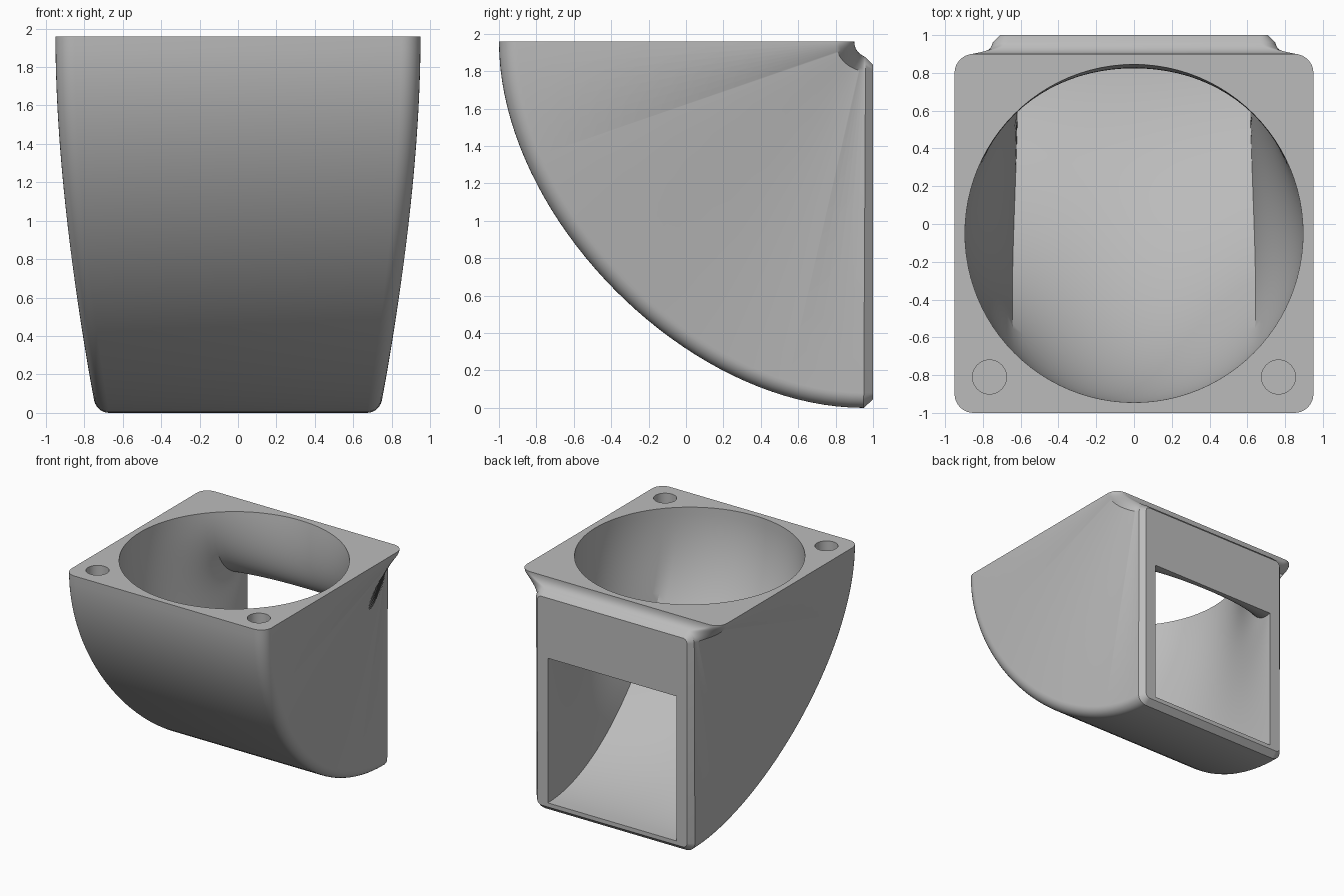
import bpy, bmesh
from math import cos, sin, pi
from mathutils import Vector

default = bpy.data.objects.get("Cube")
if default:
    bpy.data.objects.remove(default, do_unlink=True)

STEPS = 40
grey = bpy.data.materials.new("plain grey")
grey.use_nodes = True
grey.diffuse_color = (0.5, 0.5, 0.5, 1)
grey.node_tree.nodes["Principled BSDF"].inputs["Base Color"].default_value = (0.5, 0.5, 0.5, 1)


def bezier(points, t):
    """Point on a cubic curve in the side plane, given as (y, z)."""
    a, b, c, d = (Vector(p) for p in points)
    s = 1 - t
    return a * s**3 + b * 3 * s * s * t + c * 3 * s * t * t + d * t**3


def blend(a, b, t):
    return a + (b - a) * t * t * (3 - 2 * t)


def rounded_section(near, far, half, radius):
    """Rounded rectangle spanning from the near point to the far point."""
    axis = (far - near).normalized()
    mid, tall = (near + far) / 2, (far - near).length / 2
    ring = []
    for q, (sx, sy) in enumerate([(1, 1), (-1, 1), (-1, -1), (1, -1)]):
        for i in range(9):
            a = (q + i / 8) * pi / 2
            p = mid + axis * (sy * (tall - radius) + radius * sin(a))
            ring.append((sx * (half - radius) + radius * cos(a), p.x, p.y))
    return ring


def duct_section(near, far, half, square):
    """Ellipse that turns into a rectangle as square goes from 0 to 1."""
    mid, axis = (near + far) / 2, (far - near) / 2
    ring = []
    for i in range(96):
        c, s = cos(i * pi / 48), sin(i * pi / 48)
        k = 1 + square * (1 / max(abs(c), abs(s)) - 1)
        p = mid + axis * s * k
        ring.append((half * c * k, p.x, p.y))
    return ring


def loft(name, rings):
    bm = bmesh.new()
    rows = [[bm.verts.new(p) for p in ring] for ring in rings]
    n = len(rows[0])
    for r0, r1 in zip(rows, rows[1:]):
        for i in range(n):
            j = (i + 1) % n
            bm.faces.new((r0[i], r0[j], r1[j], r1[i]))
    bm.faces.new(rows[0])
    bm.faces.new(rows[-1])
    bmesh.ops.recalc_face_normals(bm, faces=bm.faces)
    mesh = bpy.data.meshes.new(name)
    bm.to_mesh(mesh)
    bm.free()
    mesh.materials.append(grey)
    obj = bpy.data.objects.new(name, mesh)
    bpy.context.collection.objects.link(obj)
    return obj


ts = [i / STEPS for i in range(STEPS + 1)]

# Outer shell: square top flange swept round to the rectangular rear outlet
outer_far = [(-1, 1.96), (-1, 1.02), (0.01, 0), (0.95, 0)]
outer_near = [(0.9, 1.96), (0.9, 1.91), (0.93, 1.89), (0.96, 1.875)]
rings = [rounded_section(bezier(outer_near, t), bezier(outer_far, t),
                         blend(0.95, 0.75, t), blend(0.1, 0.08, t)) for t in ts]
# Chamfered rim of the outlet
rings.append(rounded_section(Vector((1, 1.835)), Vector((1, 0.045)), 0.71, 0.04))
duct = loft("fan_duct", rings)

# Air passage: round inlet to rectangular outlet, overshooting both ends
inner_far = [(-0.945, 1.96), (-0.945, 1.06), (0.05, 0.08), (1, 0.08)]
inner_near = [(0.845, 1.96), (0.78, 1.5), (0.88, 1.32), (1, 1.32)]
rings = [duct_section(bezier(inner_near, t), bezier(inner_far, t),
                      blend(0.895, 0.61, t), blend(0, 1, t)) for t in ts]
rings.insert(0, [(x, y, z + 0.1) for x, y, z in rings[0]])
rings.append([(x, y + 0.1, z) for x, y, z in rings[-1]])
cutters = [loft("air_passage_cutter", rings)]

# Blind screw holes in the front corners of the flange
for side in (-1, 1):
    hole = [[(side * 0.765 + 0.09 * cos(i * pi / 20), -0.81 + 0.09 * sin(i * pi / 20), z)
             for i in range(40)] for z in (1.8, 2.1)]
    cutters.append(loft("screw_hole_cutter", hole))

bpy.ops.object.select_all(action="DESELECT")
bpy.context.view_layer.objects.active = duct
duct.select_set(True)
for cutter in cutters:
    cutter.hide_render = True
    mod = duct.modifiers.new("cut", "BOOLEAN")
    mod.operation = "DIFFERENCE"
    mod.solver = "EXACT"
    mod.object = cutter
    bpy.ops.object.modifier_apply(modifier=mod.name)
    bpy.data.objects.remove(cutter, do_unlink=True)

bpy.ops.object.shade_smooth_by_angle(angle=pi / 6)
